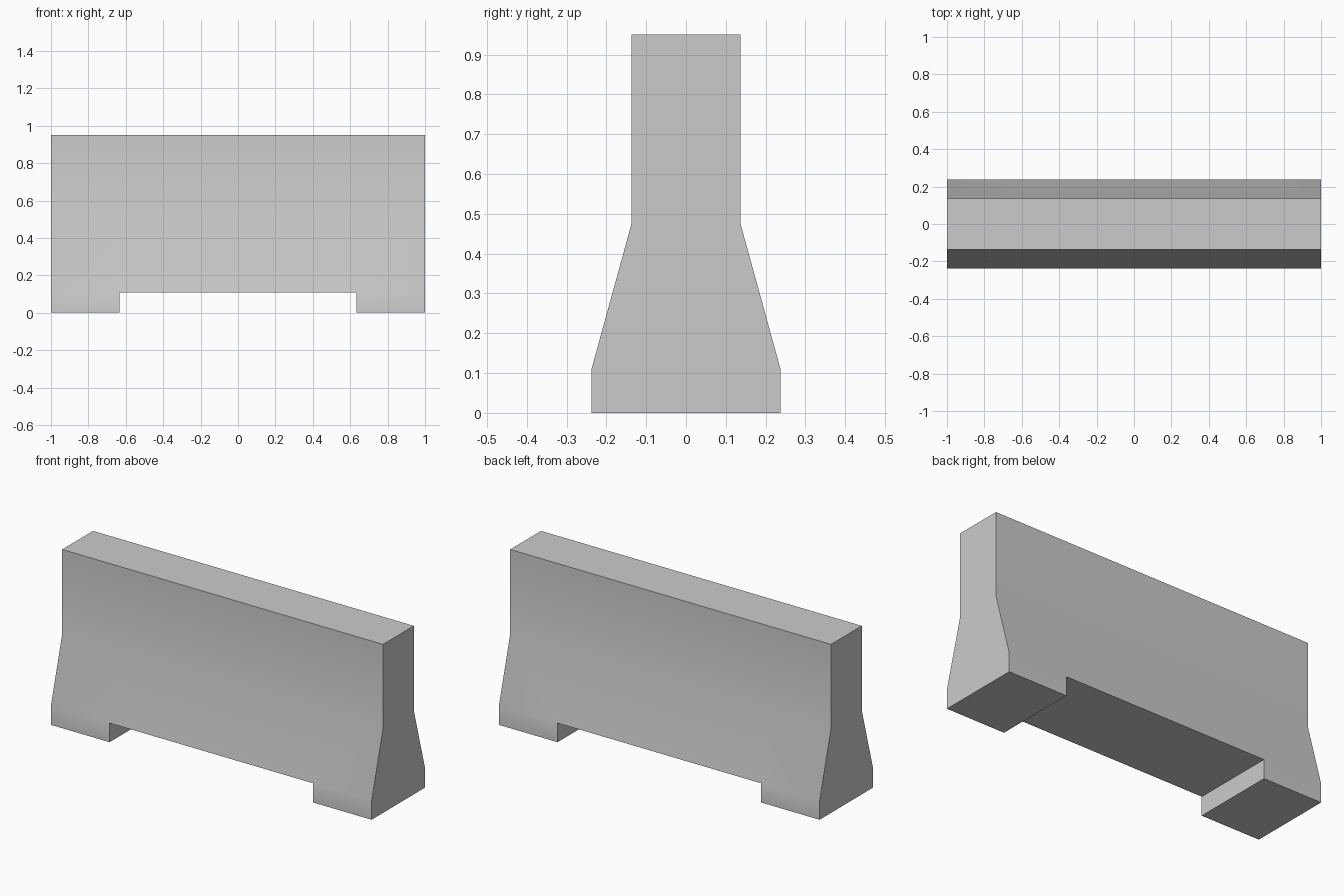
import bpy, bmesh, math
from collections import Counter

cube = bpy.data.objects.get("Cube")
if cube:
    bpy.data.objects.remove(cube, do_unlink=True)

# Concrete colour
concrete = bpy.data.materials.new("concrete_grey")
concrete.use_nodes = True
grey = (0.6, 0.6, 0.6, 1)
concrete.diffuse_color = grey
bsdf = concrete.node_tree.nodes["Principled BSDF"]
bsdf.inputs["Base Color"].default_value = grey
bsdf.inputs["Roughness"].default_value = 0.9

# Stations along the length, and (half depth, height) of the section
stations = [-1, -0.634, 0.634, 1]
section = [(0.238, 0), (0.238, 0.108), (0.137, 0.475), (0.137, 0.95)]

bm = bmesh.new()
grid = {}
for i, x in enumerate(stations):
    for j, (depth, z) in enumerate(section):
        for side in (-1, 1):
            grid[i, j, side] = bm.verts.new((x, side * depth, z))


def block_faces(i, j):
    """Six quads of one block between neighbouring stations and levels."""
    a, b = i + 1, j + 1
    for s in (-1, 1):
        yield (i, j, s), (a, j, s), (a, b, s), (i, b, s)
    for k in (i, a):
        yield (k, j, -1), (k, j, 1), (k, b, 1), (k, b, -1)
    for k in (j, b):
        yield (i, k, -1), (a, k, -1), (a, k, 1), (i, k, 1)


# Gather all blocks except the opening between the feet; keep outer faces only
quads = [q for i in range(3) for j in range(3) if (i, j) != (1, 0)
         for q in block_faces(i, j)]
uses = Counter(frozenset(q) for q in quads)
for q in quads:
    if uses[frozenset(q)] == 1:
        bm.faces.new([grid[key] for key in q])
loose = [v for v in bm.verts if not v.link_faces]
bmesh.ops.delete(bm, geom=loose, context='VERTS')
bmesh.ops.recalc_face_normals(bm, faces=bm.faces)

mesh = bpy.data.meshes.new("concrete_barrier")
bm.to_mesh(mesh)
bm.free()
mesh.materials.append(concrete)
barrier = bpy.data.objects.new("concrete_barrier", mesh)
bpy.context.collection.objects.link(barrier)

# Soft bend along the flared sides, crisp corners elsewhere
bpy.ops.object.select_all(action='DESELECT')
barrier.select_set(True)
bpy.context.view_layer.objects.active = barrier
bpy.ops.object.shade_smooth_by_angle(angle=math.radians(30))
